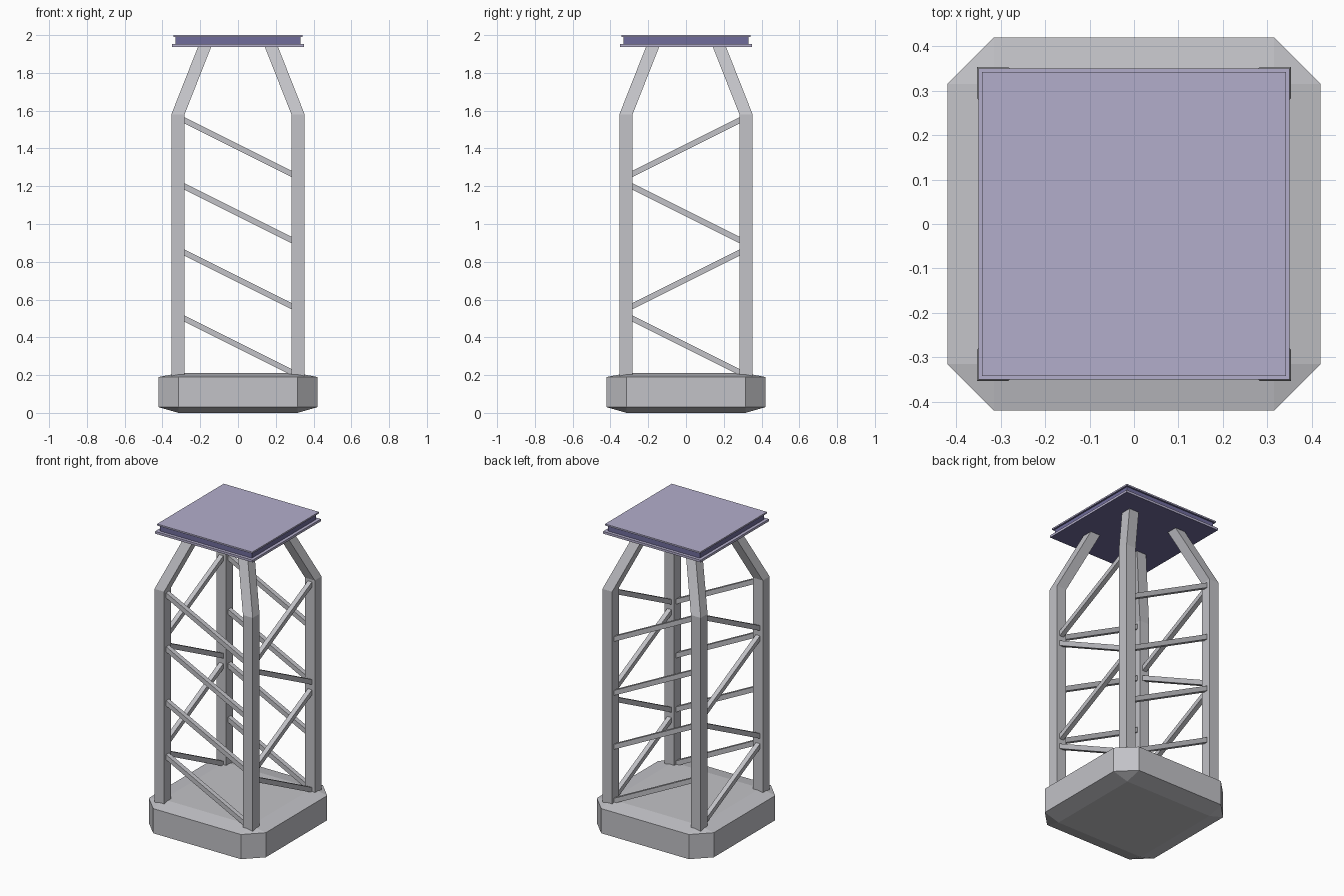
import bpy
import bmesh
from mathutils import Vector

cube = bpy.data.objects.get("Cube")
if cube:
    bpy.data.objects.remove(cube, do_unlink=True)


def material(name, rgb):
    mat = bpy.data.materials.new(name)
    mat.use_nodes = True
    mat.diffuse_color = (*rgb, 1)
    mat.node_tree.nodes["Principled BSDF"].inputs["Base Color"].default_value = (*rgb, 1)
    return mat


GREY = material("concrete grey", (0.54, 0.54, 0.57))
LILAC = material("light lilac", (0.45, 0.42, 0.60))
PURPLE = material("dark purple", (0.16, 0.15, 0.33))


def finish(name, bm, mats):
    bmesh.ops.recalc_face_normals(bm, faces=bm.faces)
    mesh = bpy.data.meshes.new(name)
    for mat in mats:
        mesh.materials.append(mat)
    bm.to_mesh(mesh)
    bm.free()
    obj = bpy.data.objects.new(name, mesh)
    bpy.context.collection.objects.link(obj)
    return obj


def loft(name, rings, mats):
    """Skin a stack of equal-length rings and cap both ends."""
    bm = bmesh.new()
    loops = [[bm.verts.new(p) for p in ring] for ring in rings]
    n = len(loops[0])
    for low, high in zip(loops, loops[1:]):
        for i in range(n):
            j = (i + 1) % n
            bm.faces.new((low[i], low[j], high[j], high[i]))
    bm.faces.new(loops[0])
    bm.faces.new(loops[-1])
    return finish(name, bm, mats)


def square(cx, cy, half, z):
    return [(cx - half, cy - half, z), (cx + half, cy - half, z),
            (cx + half, cy + half, z), (cx - half, cy + half, z)]


# Chamfered base: hull of an octagonal band and smaller squares above and below
OUT, IN = 0.42, 0.315
bm = bmesh.new()
for z in (0.03, 0.19):
    for sx in (-1, 1):
        for sy in (-1, 1):
            bm.verts.new((sx * OUT, sy * IN, z))
            bm.verts.new((sx * IN, sy * OUT, z))
for z in (0, 0.21):
    for p in square(0, 0, IN, z):
        bm.verts.new(p)
bmesh.ops.convex_hull(bm, input=bm.verts)
bmesh.ops.dissolve_limit(bm, angle_limit=0.01, verts=bm.verts, edges=bm.edges)
finish("base", bm, [GREY])

# Four legs, straight then leaning in to the platform
LEG, HALF, TOP = 0.318, 0.035, 0.174
for sy, end in ((-1, "front"), (1, "back")):
    for sx, side in ((-1, "right"), (1, "left")):
        loft(f"{end}_{side}_leg",
             [square(sx * r, sy * r, HALF, z)
              for r, z in ((LEG, 0.17), (LEG, 1.58), (TOP, 1.945))], [GREY])


def brace(name, start, end, thick=0.03):
    start, end = Vector(start), Vector(end)
    along = (end - start).normalized()
    side = along.cross(Vector((0, 0, 1))).normalized() * thick / 2
    up = side.cross(along).normalized() * thick / 2
    loft(name, [[p + side + up, p - side + up, p - side - up, p + side - up]
                for p in (start, end)], [GREY])


# Diagonal braces: parallel on front and back, zigzag on the two sides
REACH = 0.29
for level in range(4):
    low = 0.212 + 0.35 * level
    high = low + 0.29
    for s, face in ((-1, "front"), (1, "back")):
        brace(f"{face}_brace_{level + 1}", (-REACH, s * LEG, high), (REACH, s * LEG, low))
    flip = 1 if level % 2 == 0 else -1
    for s, face in ((-1, "right"), (1, "left")):
        brace(f"{face}_brace_{level + 1}",
              (s * LEG, -flip * REACH, high), (s * LEG, flip * REACH, low))

# Platform: thin deck over a recessed dark band and a wider bottom rim
PROFILE = ((0.35, 1.938), (0.35, 1.953), (0.33, 1.953),
           (0.33, 1.99), (0.342, 1.99), (0.342, 2.0))
platform = loft("platform", [square(0, 0, h, z) for h, z in PROFILE], [LILAC, PURPLE])
for face in platform.data.polygons:
    band = face.normal.z > -0.5 and 1.96 < face.center.z < 1.985
    face.material_index = 1 if band or face.normal.z < -0.5 else 0
